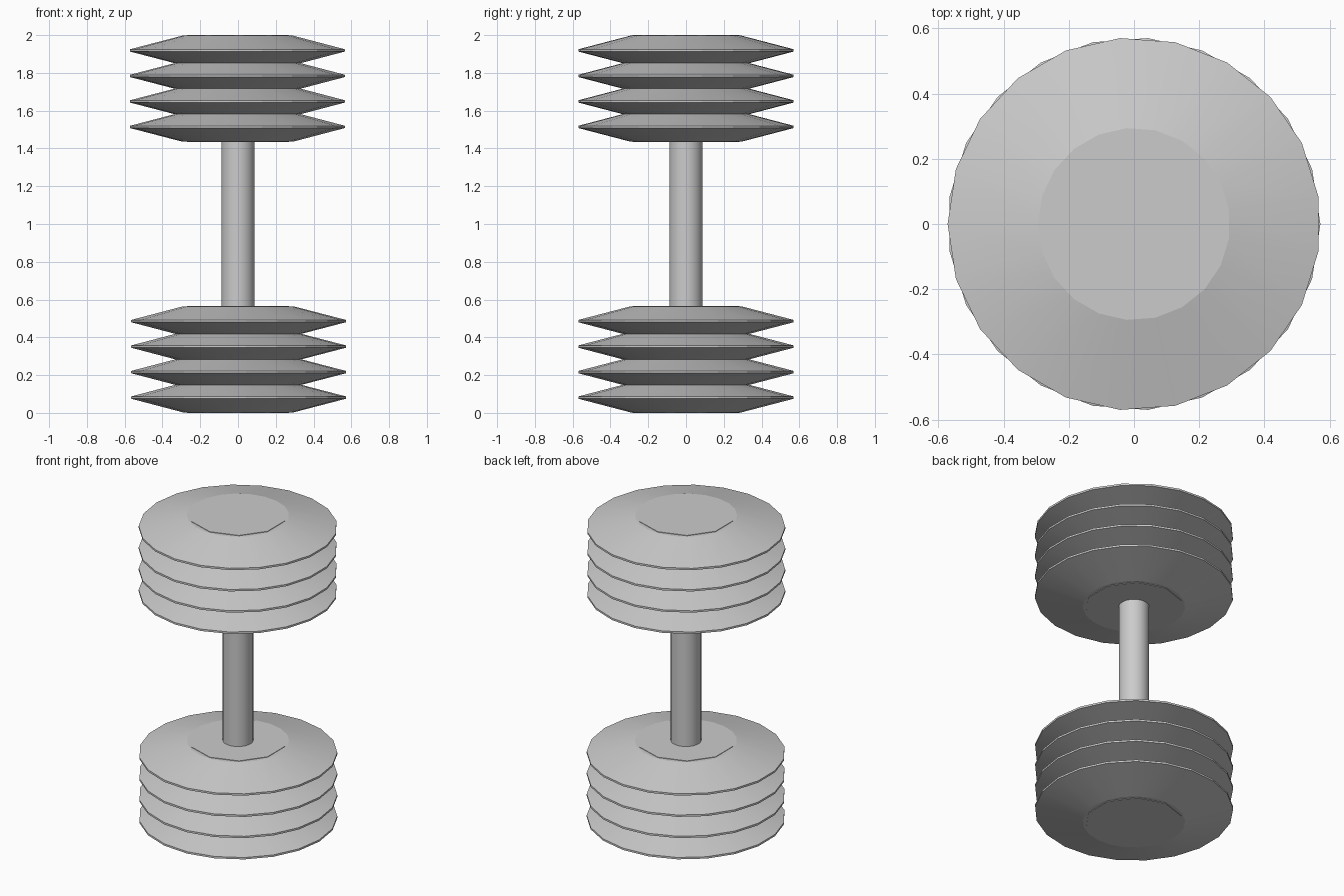
import bpy
import bmesh
from math import cos, sin, pi, radians

cube = bpy.data.objects.get("Cube")
if cube:
    bpy.data.objects.remove(cube, do_unlink=True)

steel = bpy.data.materials.new("grey_steel")
steel.use_nodes = True
GREY = (0.6, 0.6, 0.6, 1)
steel.diffuse_color = GREY
steel.node_tree.nodes["Principled BSDF"].inputs["Base Color"].default_value = GREY


def lathe(name, profile, sides, start, smooth):
    """Stack polygon rings from (radius, z) pairs and cap both ends."""
    bm = bmesh.new()
    rings = []
    for r, z in profile:
        angles = [start + 2 * pi * i / sides for i in range(sides)]
        rings.append([bm.verts.new((r * cos(a), r * sin(a), z)) for a in angles])
    for low, high in zip(rings, rings[1:]):
        for i in range(sides):
            j = (i + 1) % sides
            bm.faces.new((low[i], low[j], high[j], high[i]))
    bm.faces.new(rings[0][::-1])
    bm.faces.new(rings[-1])
    mesh = bpy.data.meshes.new(name)
    bm.to_mesh(mesh)
    bm.free()
    mesh.materials.append(steel)
    obj = bpy.data.objects.new(name, mesh)
    bpy.context.collection.objects.link(obj)
    bpy.ops.object.select_all(action="DESELECT")
    obj.select_set(True)
    bpy.context.view_layer.objects.active = obj
    bpy.ops.object.shade_smooth_by_angle(angle=radians(smooth))
    return obj


RIM, CAP = 0.572, 0.295
CAP_Z, HUB_Z, RIM_Z = 0.078, 0.081, 0.006
PITCH = 0.135
plate_profile = [(CAP, -CAP_Z), (RIM, -RIM_Z), (RIM, RIM_Z), (CAP, CAP_Z)]

# Two stacks of four double-cone plates, the upper one turned half round
for side, first, step, start in (("lower", HUB_Z, PITCH, 0),
                                 ("upper", 2 - HUB_Z, -PITCH, pi)):
    for k in range(4):
        plate = lathe(f"{side}_plate_{k + 1}", plate_profile, 21, start, 10)
        plate.location.z = first + k * step
    # Ten-sided core that stands just proud of the plates
    half = HUB_Z + 1.5 * PITCH
    core = lathe(f"{side}_core", [(0.283, -half), (0.283, half)], 10, pi / 10, 10)
    core.location.z = first + 1.5 * step

# Handle
lathe("handle", [(0.088, 0.3), (0.088, 1.7)], 32, 0, 30)
